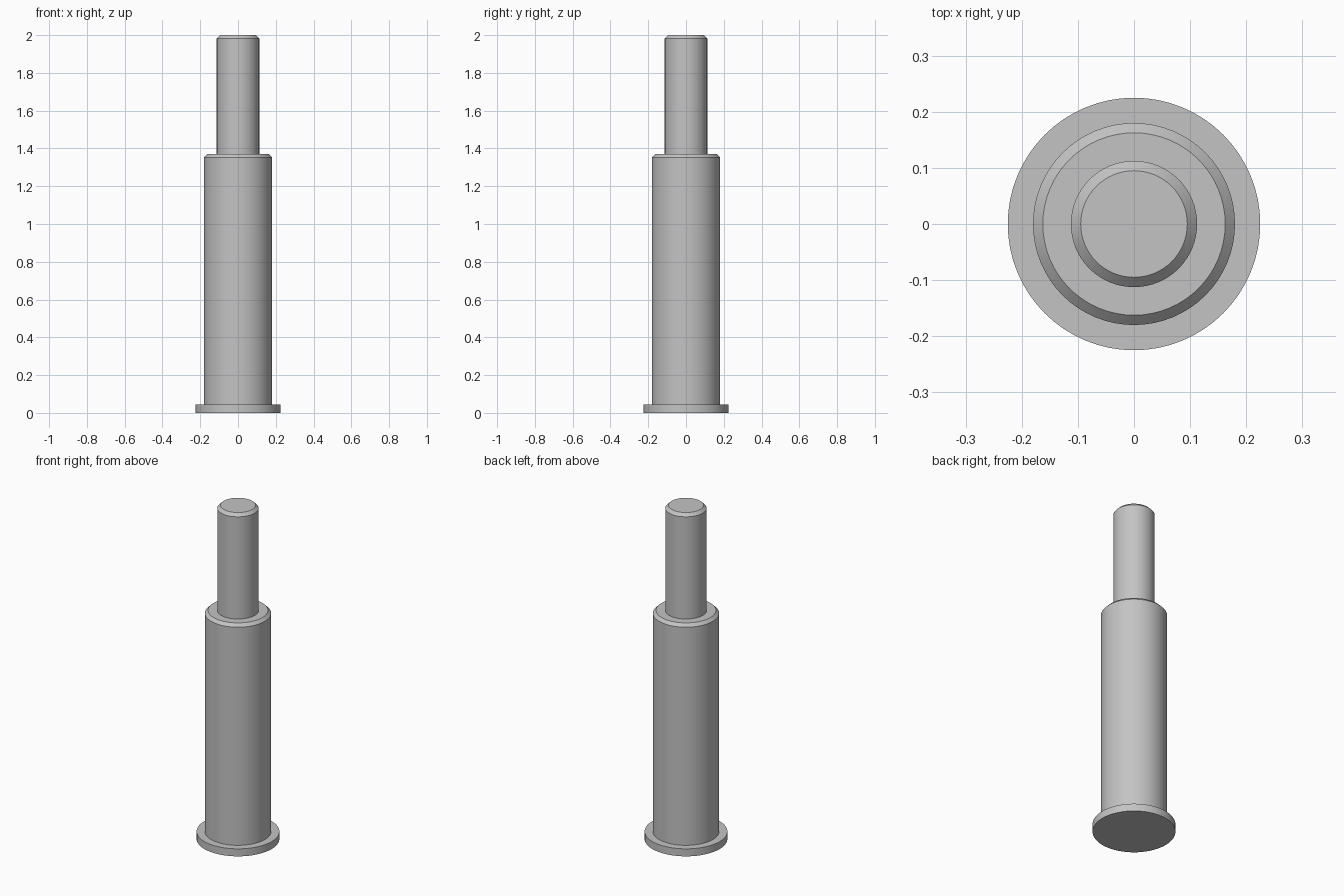
import bpy
import bmesh
import math

cube = bpy.data.objects.get("Cube")
if cube:
    bpy.data.objects.remove(cube, do_unlink=True)

# Single plain metal colour
steel = bpy.data.materials.new("light grey metal")
steel.use_nodes = True
grey = (0.55, 0.55, 0.55, 1.0)
steel.diffuse_color = grey
steel.node_tree.nodes["Principled BSDF"].inputs["Base Color"].default_value = grey


def turned_part(name, profile, sides=64):
    """Spin a (radius, height) profile around z and cap both ends."""
    bm = bmesh.new()
    rings = []
    for r, z in profile:
        angles = [math.tau * i / sides for i in range(sides)]
        rings.append([bm.verts.new((r * math.cos(a), r * math.sin(a), z)) for a in angles])
    for low, high in zip(rings, rings[1:]):
        for i in range(sides):
            j = (i + 1) % sides
            bm.faces.new((low[i], low[j], high[j], high[i]))
    bm.faces.new(list(reversed(rings[0])))
    bm.faces.new(rings[-1])
    mesh = bpy.data.meshes.new(name)
    bm.to_mesh(mesh)
    bm.free()
    mesh.materials.append(steel)
    obj = bpy.data.objects.new(name, mesh)
    bpy.context.collection.objects.link(obj)
    bpy.ops.object.select_all(action="DESELECT")
    obj.select_set(True)
    bpy.context.view_layer.objects.active = obj
    bpy.ops.object.shade_smooth_by_angle(angle=math.radians(30))
    return obj


chamfer = 0.0175
flange_top, body_top, pin_top = 0.045, 1.37, 2.0
body_r, pin_r = 0.18, 0.1125

# Flange, barrel and plunger, stacked on one axis
turned_part("base_flange", [(0.225, 0), (0.225, flange_top)])
turned_part("barrel", [(body_r, flange_top), (body_r, body_top - chamfer),
                       (body_r - chamfer, body_top)])
turned_part("plunger_pin", [(pin_r, body_top), (pin_r, pin_top - chamfer),
                            (pin_r - chamfer, pin_top)])
